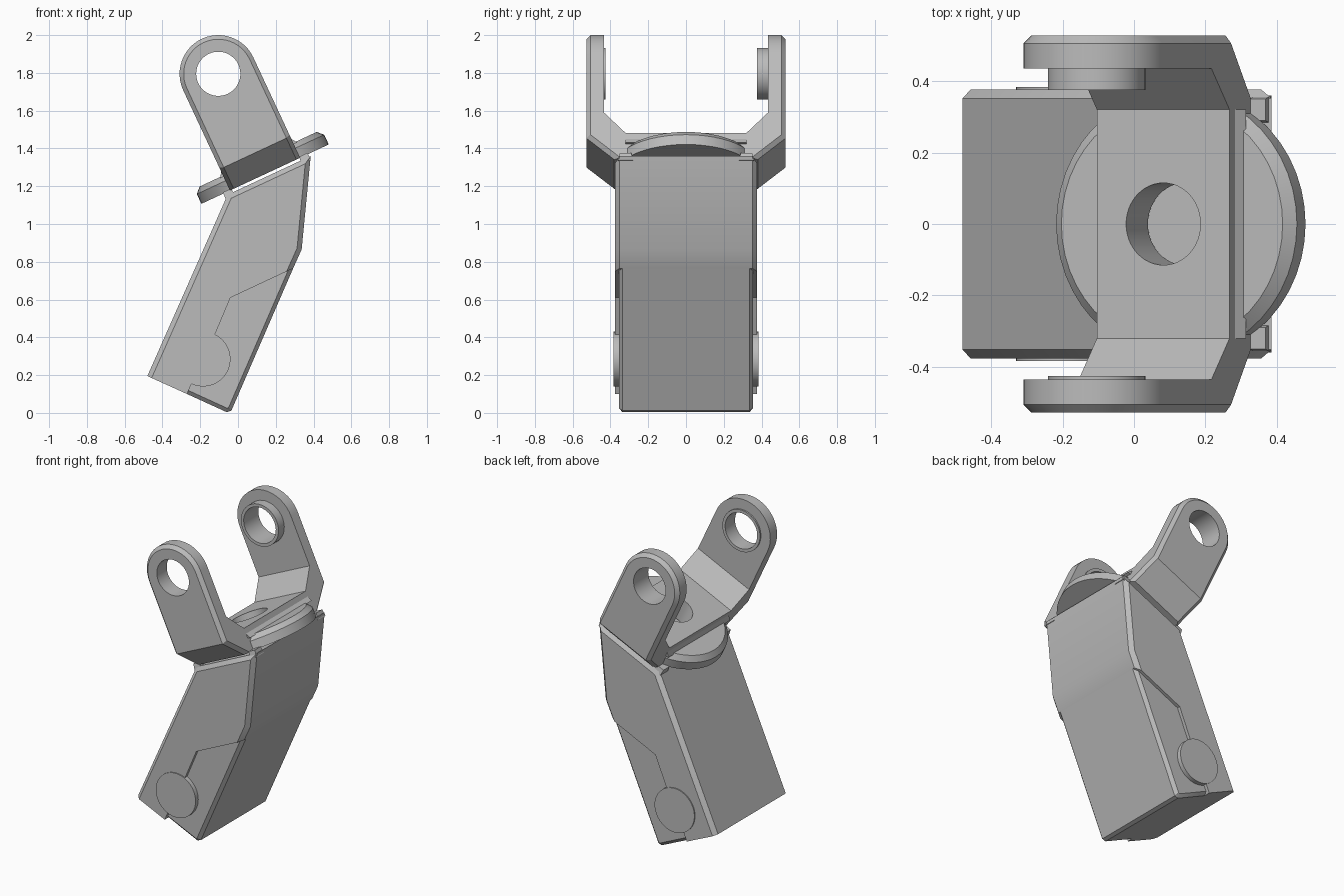
import bpy, bmesh
from math import sin, cos, pi, radians
from mathutils import Vector

cube = bpy.data.objects.get("Cube")
if cube:
    bpy.data.objects.remove(cube, do_unlink=True)

grey = bpy.data.materials.new("light_grey")
grey.use_nodes = True
colour = (0.5, 0.5, 0.5, 1)
grey.diffuse_color = colour
grey.node_tree.nodes["Principled BSDF"].inputs["Base Color"].default_value = colour

# Tilted frame of the fork: U runs across it, V runs up its arms
TILT = radians(25)
U = Vector((cos(TILT), 0, sin(TILT)))
V = Vector((-sin(TILT), 0, cos(TILT)))
X, Y, Z = (Vector(v) for v in ((1, 0, 0), (0, 1, 0), (0, 0, 1)))
SIDE, ARM, ACROSS, UP = (X, Z, Y), (U, V, Y), (Y, V, U), (U, Y, V)


def prism(name, pts, d0, d1, axes, chamfer=0, edges=(), caps=(0, 1)):
    """Extrude an outline along the third axis and chamfer the chosen rim edges."""
    a, b, c = axes
    bm = bmesh.new()
    rims = [[bm.verts.new(a * p + b * q + c * d) for p, q in pts] for d in (d0, d1)]
    n = len(pts)
    for rim in rims:
        bm.faces.new(rim)
    for i in range(n):
        j = (i + 1) % n
        bm.faces.new((rims[0][i], rims[0][j], rims[1][j], rims[1][i]))
    bmesh.ops.recalc_face_normals(bm, faces=bm.faces)
    if chamfer:
        chosen = [bm.edges.get((rims[k][i], rims[k][(i + 1) % n])) for k in caps for i in edges]
        bmesh.ops.bevel(bm, geom=chosen, offset=chamfer, segments=1, profile=0.5,
                        affect='EDGES', clamp_overlap=True)
    mesh = bpy.data.meshes.new(name)
    bm.to_mesh(mesh)
    bm.free()
    mesh.materials.append(grey)
    obj = bpy.data.objects.new(name, mesh)
    bpy.context.collection.objects.link(obj)
    return obj


def arc(centre, r, start=0, end=2 * pi, n=48, closed=True):
    steps = n if closed else n - 1
    return [(centre[0] + r * cos(start + (end - start) * i / steps),
             centre[1] + r * sin(start + (end - start) * i / steps)) for i in range(n)]


def activate(obj):
    bpy.ops.object.select_all(action='DESELECT')
    obj.select_set(True)
    bpy.context.view_layer.objects.active = obj


def cut(obj, cutter):
    mod = obj.modifiers.new("hole", 'BOOLEAN')
    mod.object, mod.operation, mod.solver = cutter, 'DIFFERENCE', 'EXACT'
    activate(obj)
    bpy.ops.object.modifier_apply(modifier=mod.name)


MID, EYE_V, R = 0.664, 1.671, 0.205
parts = []

# Bent body shell, with its rim chamfered everywhere but along the seam
shell = [(-.48, .195), (-.27, .1), (-.25, .145), (-.12, .42), (-.04, .61),
         (.292, .765), (.337, .865), (.385, 1.36), (-.055, 1.155)]
parts.append(prism("body_shell", shell, -.377, .377, SIDE, .025, (5, 6, 7, 8)))

# Recessed lower core
core = [(-.27, .1), (-.06, .004), (-.035, .012), (.292, .765), (-.1, .68), (-.3, .3)]
parts.append(prism("body_core", core, -.356, .356, SIDE, .02, (0, 1, 2)))

# Round pivot pin through the lower body
parts.append(prism("pivot_pin", arc((-.185, .285), .145), -.384, .384, SIDE))

# Small corner tabs on top of the body
for u in (.42, .865):
    for s in (-1, 1):
        tab = [(s * .28, 1.05), (s * .36, 1.05), (s * .35, 1.092), (s * .29, 1.092)]
        parts.append(prism("corner_tab", tab, u, u + .05, ACROSS))

# Turntable disc under the fork
disc = prism("turntable_disc", arc((MID, 0), .372), 1.085, 1.172, UP, .03, range(48), (1,))

# Fork base with flared shoulders
half = [(.38, 1.085), (.528, 1.21), (.528, 1.35), (.435, 1.35), (.32, 1.23)]
base = half + [(-y, v) for y, v in reversed(half)]
fork = prism("fork_base", base, MID - R, MID + R, ACROSS, .022, (0, 1, 7, 8))

# Little gusset where the fork meets the disc
foot = [(MID - R - .02, 1.165), (MID + R + .02, 1.165), (MID + R, 1.195), (MID - R, 1.195)]
gusset = prism("fork_gusset", foot, -.32, .32, ARM)

well = prism("well_cutter", arc((MID, 0), .115), 1, 1.4, UP)
for obj in (disc, fork, gusset):
    cut(obj, well)
    parts.append(obj)

# Rounded arms with bossed eyes; the left boss is deeper
eye = (MID, EYE_V)
bore = prism("bore_cutter", arc(eye, .117), -1, 1, ARM)
outline = [(MID - R, 1.35), (MID + R, 1.35)] + arc(eye, R, 0, pi, 25, False)
for side, s, boss_end in (("right", -1, .425), ("left", 1, .375)):
    arm = prism(side + "_arm", outline, s * .435, s * .528, ARM, .022,
                range(1, len(outline)), (1,))
    boss = prism(side + "_boss", arc(eye, .137), s * boss_end, s * .45, ARM)
    for obj in (arm, boss):
        cut(obj, bore)
        parts.append(obj)

for cutter in (well, bore):
    bpy.data.objects.remove(cutter, do_unlink=True)

for obj in parts:
    activate(obj)
    bpy.ops.object.shade_smooth_by_angle(angle=radians(30))
